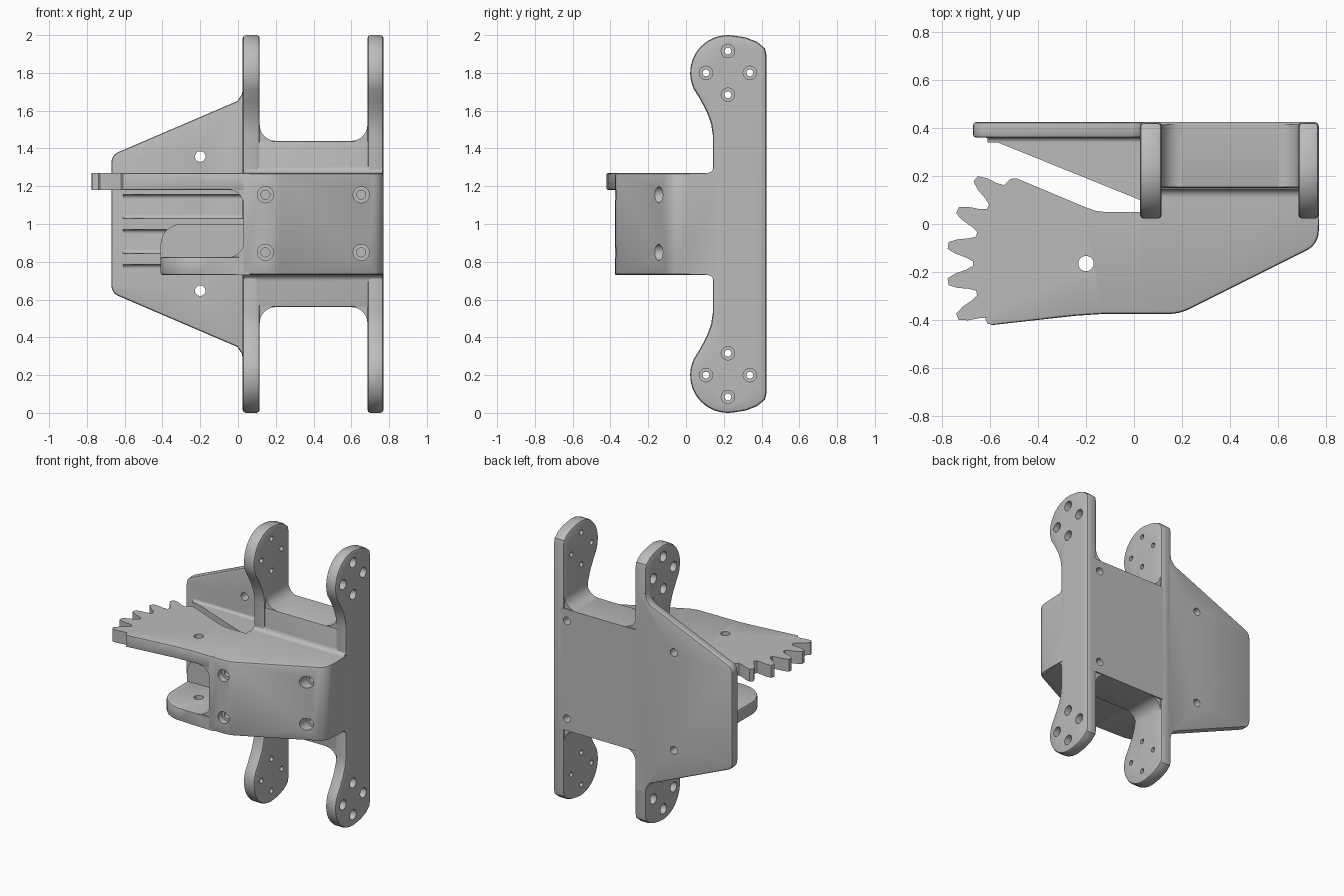
import bpy, bmesh, math
from mathutils import Vector

cube = bpy.data.objects.get("Cube")
if cube:
    bpy.data.objects.remove(cube, do_unlink=True)

grey = bpy.data.materials.new("plain grey")
grey.use_nodes = True
grey.diffuse_color = (0.5, 0.5, 0.5, 1)
grey.node_tree.nodes["Principled BSDF"].inputs["Base Color"].default_value = (0.5, 0.5, 0.5, 1)


def place(axis, a, b, t):
    """Profile point (a, b) at depth t along the axis."""
    return Vector({"x": (t, a, b), "y": (a, t, b), "z": (a, b, t)}[axis])


def arc(cx, cy, r, start, end, n=12):
    angles = [math.radians(start + (end - start) * i / n) for i in range(n + 1)]
    return [(cx + r * math.cos(a), cy + r * math.sin(a)) for a in angles]


def rounded(points, n=6):
    """Outline with a corner radius given as an optional third value."""
    out = []
    for i, pt in enumerate(points):
        p = Vector(pt[:2])
        if len(pt) < 3:
            out.append(tuple(p))
            continue
        u = (Vector(points[i - 1][:2]) - p).normalized()
        v = (Vector(points[(i + 1) % len(points)][:2]) - p).normalized()
        half = u.angle(v) / 2
        r = pt[2]
        t = r / math.tan(half)
        c = p + (u + v).normalized() * r / math.sin(half)
        for k in range(n + 1):
            d = (p + u * t - c).lerp(p + v * t - c, k / n).normalized()
            out.append(tuple(c + d * r))
    return out


def finish(bm, name):
    bmesh.ops.recalc_face_normals(bm, faces=bm.faces)
    mesh = bpy.data.meshes.new(name)
    bm.to_mesh(mesh)
    bm.free()
    mesh.materials.append(grey)
    ob = bpy.data.objects.new(name, mesh)
    bpy.context.collection.objects.link(ob)
    return ob


def activate(ob):
    bpy.ops.object.select_all(action="DESELECT")
    ob.select_set(True)
    bpy.context.view_layer.objects.active = ob


def drill(ob, holes):
    """Each hole: axis, a, b, then (depth, radius) steps."""
    bm = bmesh.new()
    for axis, a, b, steps in holes:
        rings = []
        for t, r in steps:
            rings.append([bm.verts.new(place(axis, p, q, t)) for p, q in arc(a, b, r, 0, 360, 20)[:-1]])
        for lo, hi in zip(rings, rings[1:]):
            for i in range(len(lo)):
                bm.faces.new((lo[i - 1], lo[i], hi[i], hi[i - 1]))
        bm.faces.new(rings[0])
        bm.faces.new(rings[-1])
    cutter = finish(bm, "hole_cutter")
    cutter.hide_render = True
    mod = ob.modifiers.new("holes", "BOOLEAN")
    mod.operation, mod.solver, mod.object = "DIFFERENCE", "EXACT", cutter
    activate(ob)
    bpy.ops.object.modifier_apply(modifier=mod.name)
    bpy.data.objects.remove(cutter, do_unlink=True)


def prism(name, axis, outline, lo, hi, bevel=0.0, holes=(), rim=lambda v: True):
    """Extruded outline with softened rims and drilled holes."""
    bm = bmesh.new()
    caps = [bm.faces.new([bm.verts.new(place(axis, a, b, t)) for a, b in outline]) for t in (lo, hi)]
    n = len(outline)
    c0, c1 = (list(f.verts) for f in caps)
    for i in range(n):
        bm.faces.new((c0[i - 1], c0[i], c1[i], c1[i - 1]))
    bmesh.ops.recalc_face_normals(bm, faces=bm.faces)
    if bevel:
        edges = [e for f in caps for e in f.edges if all(rim(v.co) for v in e.verts)]
        bmesh.ops.bevel(bm, geom=edges, offset=bevel, segments=2, profile=0.5,
                        affect="EDGES", clamp_overlap=False)
    ob = finish(bm, name)
    if holes:
        drill(ob, holes)
    activate(ob)
    bpy.ops.object.shade_smooth_by_angle(angle=math.radians(32))
    return ob


def fillet(name, axis, a, b, ra, rb, lo, hi):
    """Concave fillet filling the corner at (a, b) towards signs of ra, rb."""
    curve = [(a + ra * (1 - math.sin(k)), b + rb * (1 - math.cos(k)))
             for k in [math.pi / 2 * i / 8 for i in range(9)]]
    prism(name, axis, [(a - ra * 0.1, b - rb * 0.1)] + curve, lo, hi)


# Arms: two tall plates with rounded ends, counterbored from outside
upper = [(0.425, 1.9), (0.418, 1.93), (0.375, 1.965), (0.315, 1.988)]
upper += arc(0.222, 1.8, 0.2, 80, 205, 16)
upper += [(0.075, 1.66), (0.112, 1.59), (0.133, 1.53), (0.142, 1.47)]
arm_outline = upper + [(y, 2 - z) for y, z in reversed(upper)]
for name, inner, outer in (("right_arm", 0.115, 0.025), ("left_arm", 0.685, 0.77)):
    s = 1 if outer > inner else -1
    steps = [(inner - s * 0.02, 0.018), (outer - s * 0.045, 0.018),
             (outer - s * 0.045, 0.036), (outer + s * 0.02, 0.036)]
    holes = [("x", 0.222 + dy, zc + dz, steps) for zc in (0.2, 1.8)
             for dy, dz in ((0.116, 0), (-0.116, 0), (0, 0.116), (0, -0.116))]
    prism(name, "x", arm_outline, min(inner, outer), max(inner, outer), 0.016, holes)

# Back plate
half = [(0.1, 1.72), (0.027, 1.72), (0.02, 1.685), (-0.005, 1.65), (-0.67, 1.365, 0.06)]
plate_outline = rounded(half + [(p[0], 2 - p[1], *p[2:]) for p in reversed(half)])
prism("back_plate", "y", plate_outline, 0.36, 0.425, 0.012,
      [("y", -0.2, z, [(0.3, 0.028), (0.5, 0.028)]) for z in (0.647, 1.357)],
      rim=lambda v: v.x < 0.06)

# Web between the arms
web = [(0.06, 0.56), (0.74, 0.56), (0.74, 1.44), (0.06, 1.44)]
prism("web", "y", web, 0.15, 0.425, 0.012,
      [("y", 0.66, z, [(0.36, 0.028), (0.5, 0.028)]) for z in (0.647, 1.357)],
      rim=lambda v: v.y < 0.4)
for z, s in ((1.44, 1), (0.56, -1)):
    fillet("right_web_fillet", "y", 0.115, z, 0.085, s * 0.085, 0.155, 0.415)
    fillet("left_web_fillet", "y", 0.685, z, -0.085, s * 0.085, 0.155, 0.415)

# Main block with counterbored front holes
block = rounded([(0.03, 0.2), (0.03, -0.375), (0.19, -0.375, 0.2), (0.77, -0.085, 0.09), (0.77, 0.2)])
block_holes = []
for z in (0.85, 1.155):
    for x, y in ((0.145, -0.33), (0.652, -0.08)):
        block_holes.append(("y", x, z, [(-0.6, 0.043), (y, 0.043), (y, 0.024), (y + 0.12, 0.024)]))
prism("main_block", "z", block, 0.73, 1.27, 0.014, block_holes, rim=lambda v: v.y < 0.1 and v.x > 0.02)
for name, z, s in (("upper_block_fillet", 1.27, 1), ("lower_block_fillet", 0.73, -1)):
    fillet(name, "x", 0.146, z, -0.035, s * 0.035, 0.03, 0.765)

# Gear sector plate
px, py = -0.2, -0.165
pin = [("z", px, py, [(0.5, 0.032), (1.5, 0.032)])]
gear = [(0.06, -0.375), (0.06, 0.05), (-0.12, 0.05), (-0.16, 0.055), (-0.21, 0.073),
        (-0.46, 0.178), (-0.49, 0.19), (-0.515, 0.188)]
for i in range(5):
    mid = 142.5 + 15 * i
    for r, off in ((0.472, -6.3), (0.5, -4.6), (0.545, -3.2), (0.58, -1.4),
                   (0.58, 1.4), (0.545, 3.2), (0.5, 4.6), (0.472, 6.3)):
        a = math.radians(mid + off)
        gear.append((px + r * math.cos(a), py + r * math.sin(a)))
gear += [(-0.62, -0.395), (-0.61, -0.415), (-0.59, -0.421), (-0.25, -0.383), (-0.13, -0.375)]
prism("gear_plate", "z", gear, 1.18, 1.27, 0.012, pin,
      rim=lambda v: v.y < -0.37 and v.x > -0.6)

# Lower hinge plate with its upright rear wall
hinge = rounded([(0.06, 0.05), (-0.41, 0.05, 0.04), (-0.41, -0.375, 0.205), (0.06, -0.375)], 12)
prism("hinge_plate", "z", hinge, 0.73, 0.825, 0.012, pin, rim=lambda v: v.x < 0.05)
wall = rounded([(0.06, 0.76), (0.06, 1.0), (-0.41, 1.0, 0.11), (-0.41, 0.76)])
prism("hinge_wall", "y", wall, 0.0, 0.05)

# Rounded corners of the front opening
fillet("opening_top_fillet", "y", 0.03, 1.18, -0.08, -0.08, -0.37, 0.05)
fillet("opening_bottom_fillet", "y", 0.03, 0.825, -0.08, 0.08, -0.37, 0.05)

# Stiffening ribs behind the gear
for i in range(3):
    z = 0.815 + 0.185 * i
    prism("rib", "z", [(-0.63, 0.365), (0.05, 0.09), (0.05, 0.38), (-0.63, 0.38)], z - 0.03, z + 0.03)
    for s in (1, -1):
        fillet("rib_fillet", "x", 0.36, z + s * 0.03, -0.02, s * 0.02, -0.61, 0.03)
